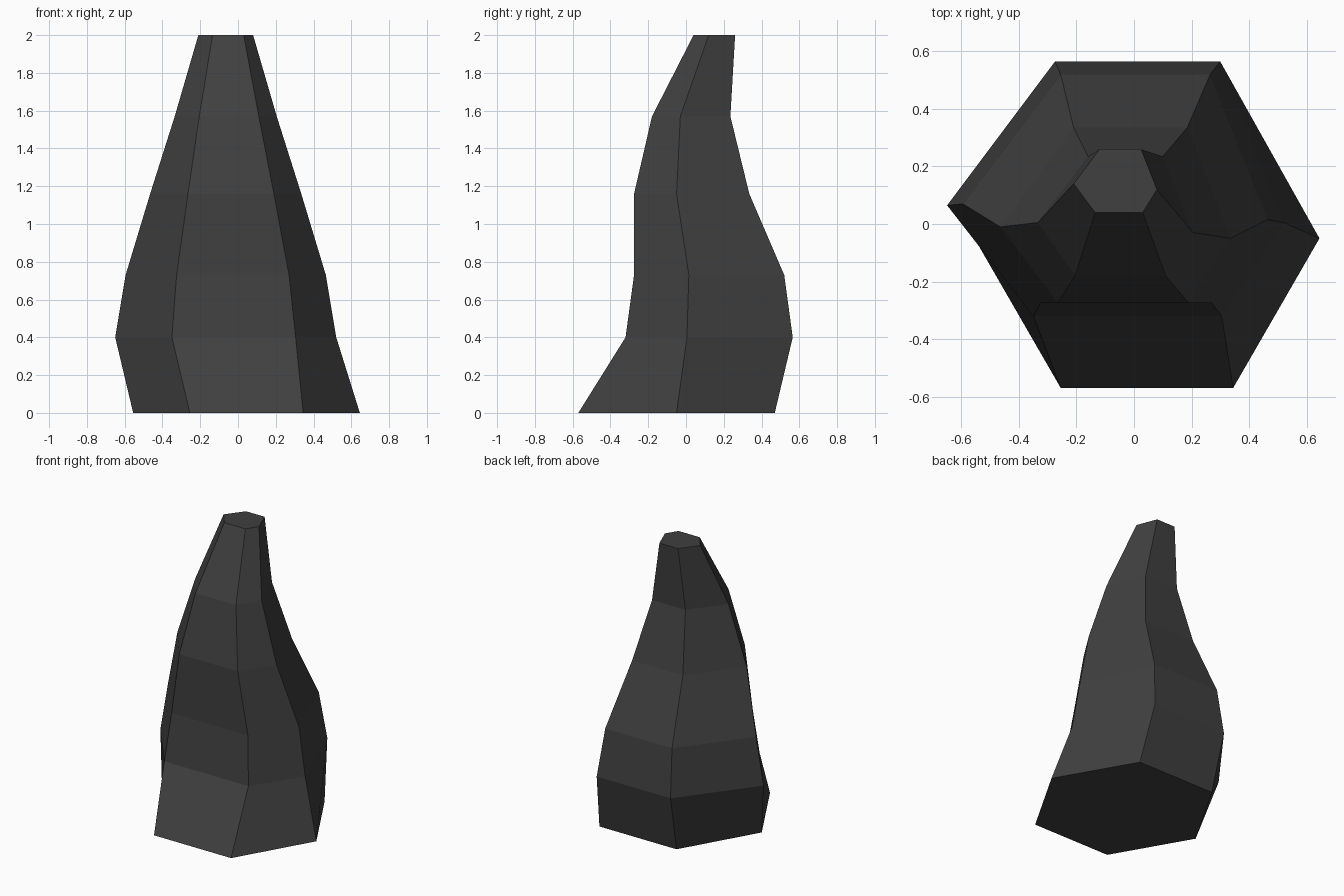
import bpy
import bmesh

# Remove the default object
default = bpy.data.objects.get("Cube")
if default:
    bpy.data.objects.remove(default, do_unlink=True)


def make_material(name, colour):
    material = bpy.data.materials.new(name)
    material.use_nodes = True
    material.diffuse_color = colour
    shader = next(n for n in material.node_tree.nodes if n.type == "BSDF_PRINCIPLED")
    shader.inputs["Base Color"].default_value = colour
    shader.inputs["Roughness"].default_value = 0.8
    return material


def hexagon(bm, height, front, right, back, left):
    """Ring of six corners: front and back are edges (x min, x max, y), the sides are points."""
    front_min, front_max, front_y = front
    back_min, back_max, back_y = back
    corners = [
        (front_min, front_y), (front_max, front_y), right,
        (back_max, back_y), (back_min, back_y), left,
    ]
    return [bm.verts.new((x, y, height)) for x, y in corners]


def loft(name, sections, material):
    """Skin the sections with flat quads and cap both ends."""
    bm = bmesh.new()
    rings = [hexagon(bm, *section) for section in sections]
    for lower, upper in zip(rings, rings[1:]):
        for i in range(len(lower)):
            j = (i + 1) % len(lower)
            bm.faces.new((lower[i], lower[j], upper[j], upper[i]))
    bm.faces.new(reversed(rings[0]))
    bm.faces.new(rings[-1])
    bmesh.ops.recalc_face_normals(bm, faces=bm.faces)

    mesh = bpy.data.meshes.new(name)
    bm.to_mesh(mesh)
    bm.free()
    mesh.materials.append(material)
    obj = bpy.data.objects.new(name, mesh)
    bpy.context.collection.objects.link(obj)
    return obj


# Cross-sections from base to tip: height, front edge, right corner, back edge, left corner
spire_sections = [
    (0, (-.255, .345, -.57), (.645, -.05), (-.255, .345, .47), (-.555, -.05)),
    (.4, (-.35, .305, -.32), (.52, .005), (-.275, .3, .565), (-.65, .065)),
    (.73, (-.325, .27, -.275), (.465, .015), (-.255, .265, .52), (-.595, .07)),
    (1.16, (-.265, .19, -.275), (.335, -.05), (-.21, .185, .335), (-.465, -.01)),
    (1.57, (-.205, .11, -.18), (.205, -.03), (-.16, .1, .235), (-.335, .005)),
    (2, (-.135, .03, .04), (.08, .12), (-.12, .025, .26), (-.21, .14)),
]

# Bent six-sided rock spire
dark_stone = make_material("dark_stone", (.05, .05, .05, 1))
loft("rock_spire", spire_sections, dark_stone)
